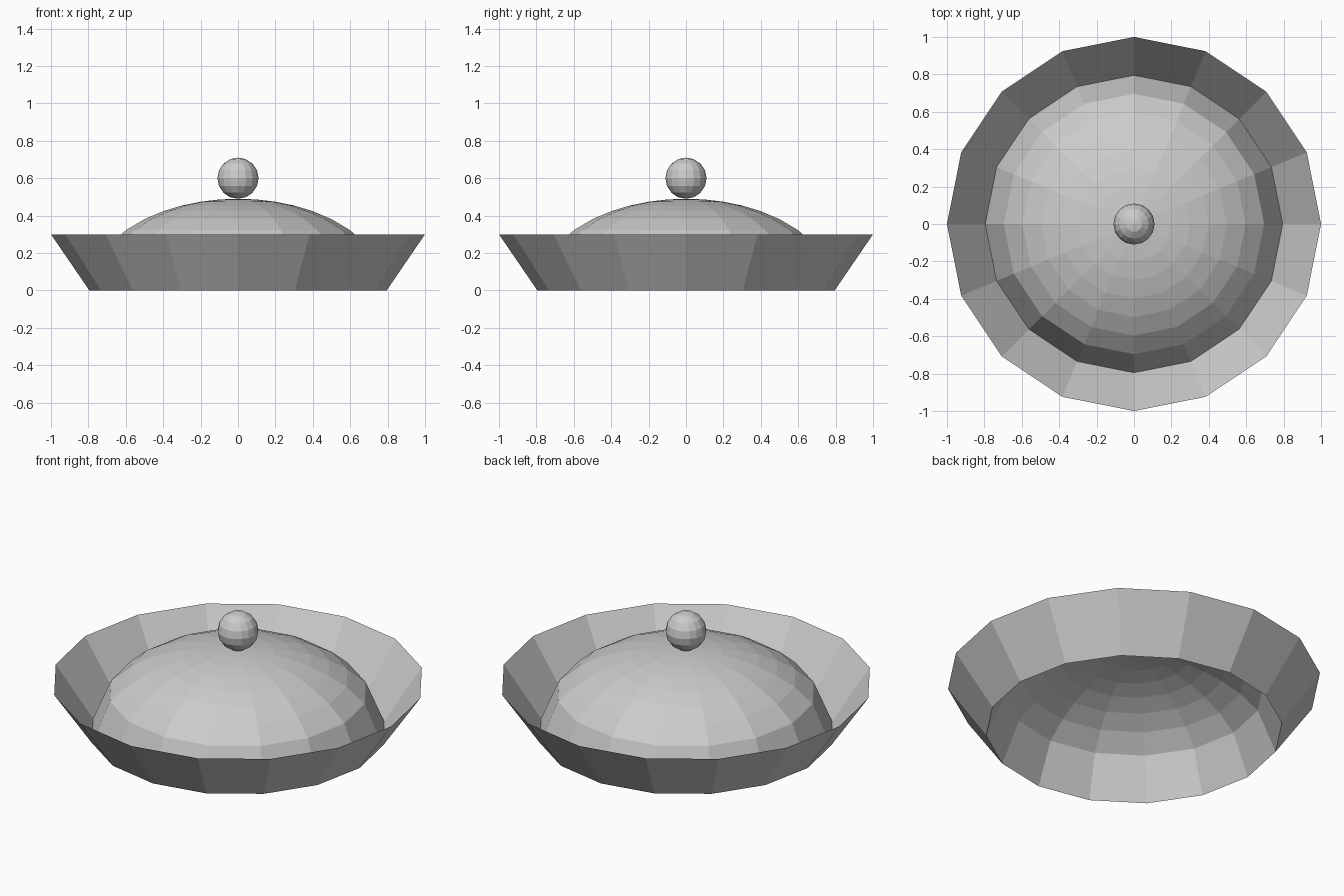
import bpy
import bmesh
from math import cos, sin, pi, sqrt

default = bpy.data.objects.get("Cube")
if default:
    bpy.data.objects.remove(default, do_unlink=True)

SIDES = 16
BASE_RADIUS = 0.795
DOME_HEIGHT = 0.49

# Single plain grey
grey = bpy.data.materials.new("light_grey")
grey.use_nodes = True
colour = (0.6, 0.6, 0.6, 1)
grey.diffuse_color = colour
grey.node_tree.nodes["Principled BSDF"].inputs["Base Color"].default_value = colour


def lathe(name, profile):
    """Spin a (radius, height) profile, listed bottom to top on its outer side."""
    bm = bmesh.new()
    rings = []
    for r, z in profile:
        if r < 1e-5:
            rings.append([bm.verts.new((0, 0, z))] * SIDES)
        else:
            rings.append([bm.verts.new((r * cos(2 * pi * i / SIDES),
                                        r * sin(2 * pi * i / SIDES), z))
                          for i in range(SIDES)])
    for low, high in zip(rings, rings[1:]):
        for i in range(SIDES):
            j = (i + 1) % SIDES
            corners = dict.fromkeys((low[i], low[j], high[j], high[i]))
            bm.faces.new(list(corners))
    mesh = bpy.data.meshes.new(name)
    bm.to_mesh(mesh)
    bm.free()
    mesh.materials.append(grey)
    obj = bpy.data.objects.new(name, mesh)
    bpy.context.collection.objects.link(obj)
    return obj


# Flared open rim
lathe("flared_rim", [(BASE_RADIUS, 0), (1, 0.3)])

# Hollow dome with evenly spaced rings
steps = 8
lathe("dome", [(BASE_RADIUS * k / steps, DOME_HEIGHT * sqrt(1 - (k / steps) ** 2))
               for k in range(steps, -1, -1)])

# Round knob resting on the dome
knob_rings = 8
lathe("knob", [(0.11 * sin(pi * k / knob_rings), 0.6 - 0.11 * cos(pi * k / knob_rings))
               for k in range(knob_rings + 1)])
